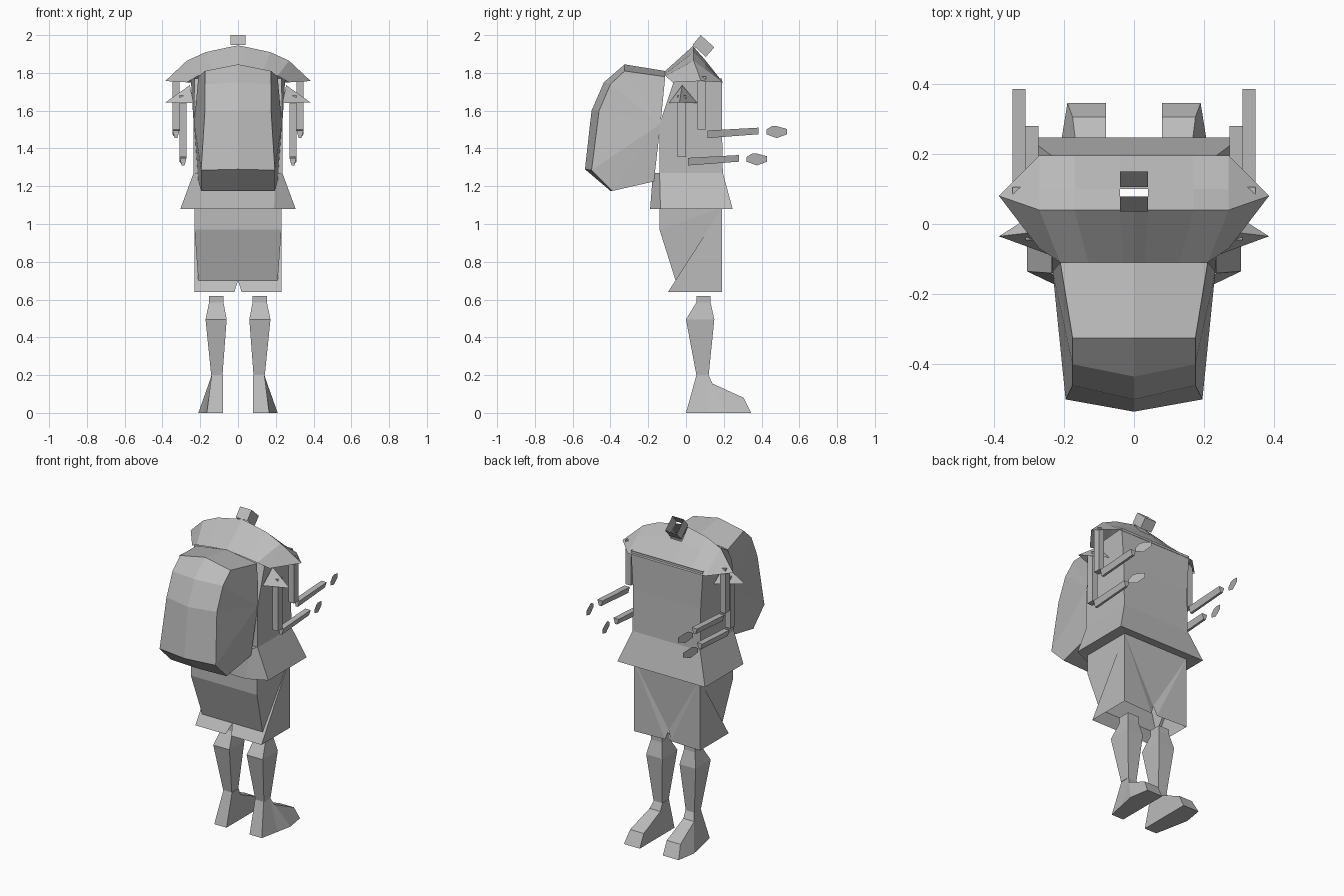
import bpy
import bmesh
from mathutils import Vector

cube = bpy.data.objects.get("Cube")
if cube:
    bpy.data.objects.remove(cube, do_unlink=True)

grey = bpy.data.materials.new("plain grey")
grey.use_nodes = True
grey.diffuse_color = (0.5, 0.5, 0.5, 1)
for node in grey.node_tree.nodes:
    if node.type == "BSDF_PRINCIPLED":
        node.inputs["Base Color"].default_value = (0.5, 0.5, 0.5, 1)


def build(name, polygons):
    """Make one half from polygons, orient it outwards and mirror it across x."""
    bm = bmesh.new()
    for polygon in polygons:
        bm.faces.new([bm.verts.new(point) for point in polygon])
    bmesh.ops.remove_doubles(bm, verts=bm.verts, dist=0.0005)
    bmesh.ops.recalc_face_normals(bm, faces=bm.faces)
    middle = sum((v.co for v in bm.verts), Vector()) / len(bm.verts)
    if min(v.co.x for v in bm.verts) < 0.001:
        middle.x = 0
    bm.normal_update()
    facing = sum(f.normal.dot(f.calc_center_median() - middle) * f.calc_area()
                 for f in bm.faces)
    if facing < 0:
        bmesh.ops.reverse_faces(bm, faces=bm.faces)
    mesh = bpy.data.meshes.new(name)
    bm.to_mesh(mesh)
    bm.free()
    mesh.materials.append(grey)
    obj = bpy.data.objects.new(name, mesh)
    bpy.context.scene.collection.objects.link(obj)
    mirror = obj.modifiers.new("mirror", "MIRROR")
    mirror.merge_threshold = 0.0005
    return obj


def strips(rows, closed=False):
    """Quads between neighbouring rows of points."""
    faces = []
    for lower, upper in zip(rows, rows[1:]):
        count = len(lower)
        for i in range(count if closed else count - 1):
            j = (i + 1) % count
            faces.append([lower[i], lower[j], upper[j], upper[i]])
    return faces


def level(z, *outline):
    return [(x, y, z) for x, y in outline]


def rectangle(z, x0, x1, y0, y1):
    return level(z, (x0, y0), (x1, y0), (x1, y1), (x0, y1))


def tube(rows):
    return strips(rows, closed=True) + [rows[0], rows[-1]]


# Torso: open shell under the cape
waist = level(1.27, (0, 0.195), (0.235, 0.195), (0.235, -0.14), (0, -0.14))
chest = level(1.53, (0, 0.19), (0.235, 0.19), (0.235, -0.14), (0, -0.14))
shoulder = level(1.77, (0, 0.19), (0.25, 0.19), (0.23, -0.06), (0, -0.06))
build("torso", strips([waist, chest, shoulder]))

# Flared jacket hem, turned in to meet the shorts
top = level(1.27, (0, 0.195), (0.235, 0.195), (0.235, -0.14), (0.2, -0.175), (0, -0.175))
hem = level(1.08, (0, 0.247), (0.305, 0.247), (0.305, -0.135), (0.19, -0.19), (0, -0.19))
inner = level(1.085, (0, 0.19), (0.23, 0.19), (0.23, -0.14), (0.19, -0.14), (0, -0.14))
build("jacket_hem", strips([top, hem, inner]))

# Shorts: straight front with a V crease, tapered back with a cuff, open below
corner, foot_corner = (0.23, 0.19, 1.085), (0.23, 0.19, 0.64)
crotch, cuff = (0, 0.17, 0.7), (0.02, 0.18, 0.64)
front = [[(0, 0.19, 1.085), corner, crotch], [corner, cuff, crotch],
         [corner, foot_corner, cuff]]
back = [[(0.23, -0.14, 1.085), (0, -0.14, 1.085)],
        [(0.23, -0.14, 0.97), (0, -0.14, 0.97)],
        [(0.21, -0.055, 0.7), (0, -0.055, 0.7)],
        [(0.23, -0.095, 0.64), (0.02, -0.095, 0.64)]]
edge = [row[0] for row in back]
side = [[corner, a, b] for a, b in zip(edge, edge[1:])]
side.append([corner, edge[-1], foot_corner])
build("shorts", front + strips(back) + side)

# Cape: ridge across the shoulders, with a gap left at the neck
ridge = [(0, 0.04, 1.945), (0.04, 0.04, 1.938), (0.17, 0.04, 1.91), (0.27, 0.04, 1.865)]
slope = [(0, 0.1, 1.87), (0.04, 0.1, 1.87), (0.17, 0.1, 1.85), (0.27, 0.1, 1.82)]
lip = [(x, 0.195, 1.75) for x, y, z in ridge]
nape = [(x, -0.11, z) for x, z in ((0, 1.81), (0.03, 1.805), (0.13, 1.795), (0.21, 1.785))]
tip, rear = (0.385, 0.08, 1.757), (0.27, -0.07, 1.75)
cape = strips([nape, ridge]) + strips([ridge, slope])[1:] + strips([slope, lip])
cape += [[ridge[-1], slope[-1], tip], [slope[-1], lip[-1], tip],
         [ridge[-1], tip, rear], [ridge[-1], rear, nape[-1]]]
build("shoulder_cape", cape)

# Neck: open square tube leaning forward
build("neck", strips([
    [(0, 0.035, 1.948), (0.04, 0.035, 1.948), (0.04, 0.105, 1.885), (0, 0.105, 1.885)],
    [(0, 0.078, 2.0), (0.04, 0.078, 2.0), (0.04, 0.15, 1.935), (0, 0.15, 1.935)]]))

# Backpack: ridged outer panel wrapped around, with fanned sides
rim = [(0.21, -0.11, 1.78), (0.175, -0.325, 1.81), (0.175, -0.4, 1.74),
       (0.175, -0.46, 1.6), (0.195, -0.5, 1.285), (0.195, -0.39, 1.175),
       (0.21, -0.17, 1.225)]
spine = [(0, -0.11, 1.81), (0, -0.325, 1.845), (0, -0.435, 1.75), (0, -0.5, 1.6),
         (0, -0.535, 1.29), (0, -0.4, 1.175), (0, -0.17, 1.225)]
seam = (0.232, -0.135, 1.53)
fan = [[seam, a, b] for a, b in zip(rim, rim[1:])]
build("backpack", strips([rim, spine]) + fan)

# Lower legs and wedge feet
build("lower_leg", tube([
    rectangle(0.62, 0.077, 0.153, 0.055, 0.13),
    rectangle(0.585, 0.077, 0.153, 0.055, 0.13),
    rectangle(0.495, 0.06, 0.172, 0, 0.15),
    rectangle(0.2, 0.082, 0.142, 0.055, 0.12)]))


def foot_slice(y_low, y_high, height, low_width, high_width):
    inside = 0.08
    return [(inside, y_low, 0), (inside + low_width, y_low, 0),
            (inside + high_width, y_high, height), (inside, y_high, height)]


build("foot", tube([
    foot_slice(0, 0.055, 0.2, 0.085, 0.06),
    foot_slice(0.12, 0.12, 0.2, 0.11, 0.06),
    foot_slice(0.22, 0.14, 0.155, 0.13, 0.075),
    foot_slice(0.345, 0.305, 0.08, 0.11, 0.095)]))


# Two pairs of arms: upright upper arm, level forearm and flat angled hand
def arm(label, x, y, elbow, shoulder_top):
    width, depth = 0.037, 0.045
    build(label + "_upper_arm", tube([
        rectangle(z, x, x + width, y, y + depth) for z in (elbow, shoulder_top)]))
    forearm = []
    for along, low, high in ((0.055, -0.045, -0.005), (0.325, -0.025, 0.01)):
        forearm.append([(x, y + along, elbow + high), (x + width, y + along, elbow + high),
                        (x + width * 0.7, y + along, elbow + low),
                        (x + width * 0.3, y + along, elbow + low)])
    build(label + "_forearm", tube(forearm))
    outline = ((0, 0), (0.03, 0.018), (0.055, 0.018), (0.11, 0.003),
               (0.11, -0.025), (0.055, -0.045), (0, -0.025))
    build(label + "_hand", [[(x + width - 0.27 * a, y + 0.365 + a, elbow + b)
                             for a, b in outline]])


arm("outer", 0.31, 0.06, 1.5, 1.78)
arm("inner", 0.272, -0.045, 1.355, 1.68)

# Pointed pads over the inner arms
peak, point = (0.255, -0.02, 1.735), (0.385, -0.035, 1.643)
build("shoulder_pad", [[peak, (0.235, -0.09, 1.64), point],
                       [peak, point, (0.235, 0.06, 1.64)]])
